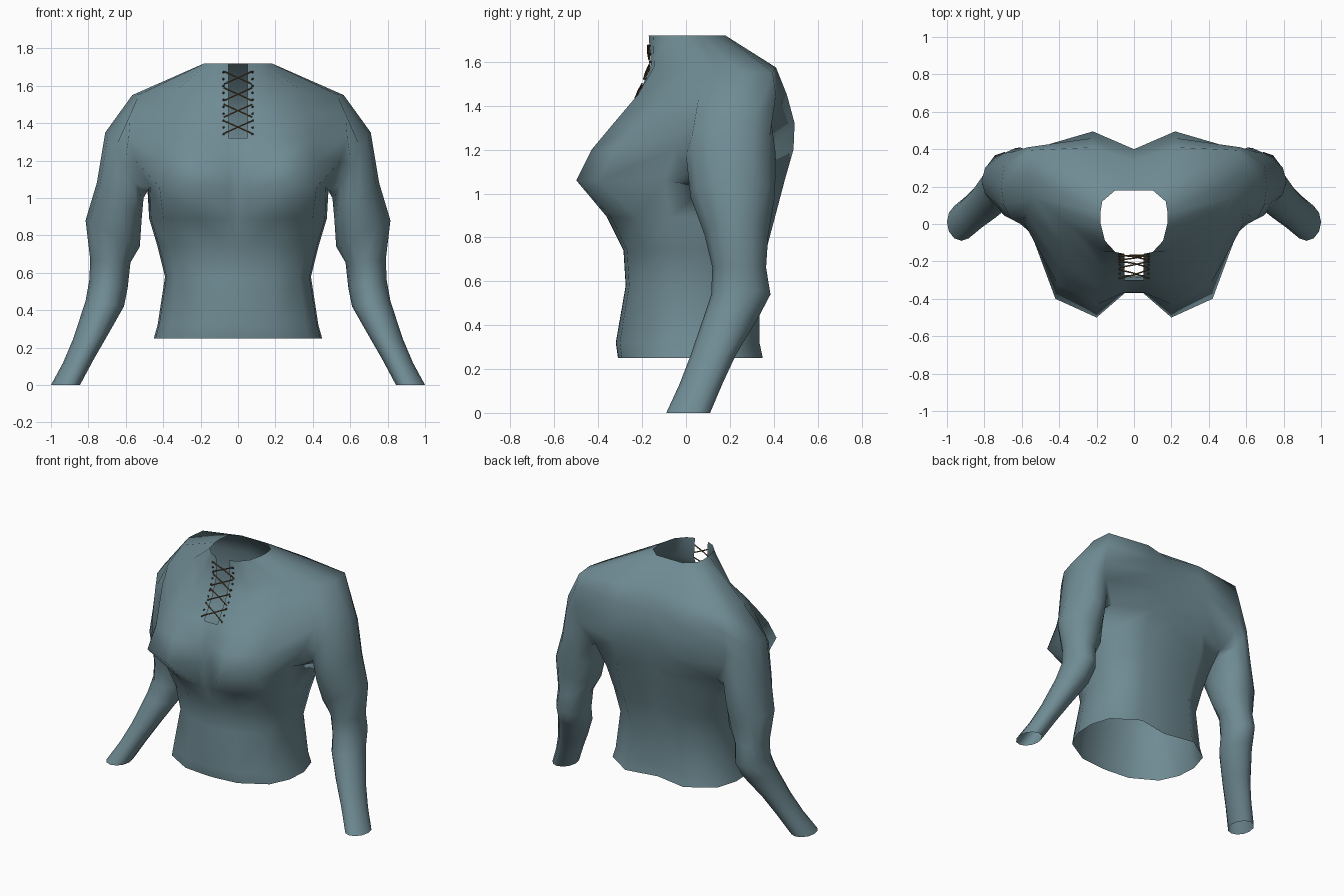
import bpy, bmesh, math
from mathutils import Vector

if "Cube" in bpy.data.objects:
    bpy.data.objects.remove(bpy.data.objects["Cube"])


def material(name, rgb):
    m = bpy.data.materials.new(name)
    m.diffuse_color = (*rgb, 1)
    m.use_nodes = True
    m.node_tree.nodes["Principled BSDF"].inputs["Base Color"].default_value = m.diffuse_color
    return m


CLOTH = material("slate teal cloth", (0.16, 0.26, 0.295))
LACE = material("brown lace", (0.15, 0.085, 0.035))
STUD = material("dark brown eyelet", (0.07, 0.045, 0.03))

# Half rings run from centre front (0), slit edge (1), bust (2, 3),
# armhole front / side / armhole back (4, 5, 6), back (7) to spine (8).
rows = []

# Waist and hem: height, half width, front y, back y
MID = 0.04
SHAPE = [(0, -1), (0.11, -0.995), (0.45, -0.95), (0.84, -0.66), (0.98, -0.28),
         (1, 0.15), (0.9, 0.62), (0.5, 1), (0, 0.87)]
for z, w, front, back in [(0.25, 0.45, -0.31, 0.35), (0.32, 0.43, -0.32, 0.335),
                          (0.58, 0.39, -0.275, 0.335), (0.74, 0.43, -0.285, 0.365),
                          (0.89, 0.475, -0.36, 0.405)]:
    rows.append([Vector((w * u, MID + (MID - front if v < 0 else back - MID) * v, z))
                 for u, v in SHAPE])
ARMPIT = len(rows)

# Chest, shoulders and collar: height, outward drop, centre front y, points 2-7, spine y
UPPER = [
    (1.06, 0.00, -0.37, [(.20, -.50), (.42, -.40), (.47, -.10), (.485, .12), (.47, .33), (.22, .45)], .385),
    (1.20, 0.00, -0.365, [(.20, -.43), (.41, -.32), (.55, -.05), (.56, .17), (.56, .38), (.22, .49)], .40),
    (1.32, 0.00, -0.30, [(.20, -.33), (.40, -.22), (.585, .00), (.60, .20), (.58, .39), (.22, .495)], .40),
    (1.45, 0.00, -0.215, [(.19, -.22), (.38, -.11), (.575, .06), (.60, .22), (.57, .41), (.22, .46)], .40),
    (1.59, 0.04, -0.16, [(.17, -.145), (.34, -.01), (.53, .14), (.565, .26), (.55, .395), (.22, .41)], .34),
    (1.72, 0.00, -0.17, [(.10, -.15), (.155, -.09), (.178, .00), (.18, .06), (.17, .12), (.10, .18)], .18),
]
for z, drop, front, pts, spine in UPPER:
    ring = [(0, front), (0.05, front)] + pts + [(0, spine)]
    rows.append([Vector((x, y, z - drop * x / 0.57)) for x, y in ring])
SHOULDER = ARMPIT + 4
SLIT = ARMPIT + 2

bm = bmesh.new()
grid = [[bm.verts.new(p) for p in row] for row in rows]

# Body panels, leaving the armhole and neck slit open
for r in range(len(grid) - 1):
    for c in range(8):
        if c == 0 and r >= SLIT:
            continue
        if c in (4, 5) and ARMPIT <= r < SHOULDER:
            continue
        bm.faces.new((grid[r][c], grid[r][c + 1], grid[r + 1][c + 1], grid[r + 1][c]))

# Sleeve starts from the armhole edge
a, s = ARMPIT, SHOULDER
hole = [(a, 4), (a, 5), (a, 6), (a + 1, 6), (a + 2, 6), (a + 3, 6),
        (s, 6), (s, 5), (s, 4), (a + 3, 4), (a + 2, 4), (a + 1, 4)]
last = [grid[r][c] for r, c in hole]

# Sleeve rings: outer x, z, inner x, z, front y, back y
SLEEVE = [
    (.710, 1.35, .505, 1.00, .00, .41),
    (.755, 1.08, .515, .89, .02, .405),
    (.815, .88, .525, .74, .085, .375),
    (.790, .67, .575, .655, .12, .365),
    (.795, .56, .590, .52, .115, .385),
    (.815, .45, .610, .42, .08, .33),
    (.880, .25, .695, .27, .02, .225),
    (.935, .12, .770, .14, -.03, .165),
    (1.00, .00, .845, .00, -.09, .11),
]
for xo, zo, xi, zi, yf, yb in SLEEVE:
    ring = []
    for k in range(12):
        t = math.radians(30 * (k - 1))
        co, si = math.cos(t) / 2, math.sin(t) / 2
        ring.append(bm.verts.new(((xo + xi) / 2 + (xi - xo) * co,
                                  (yf + yb) / 2 + (yb - yf) * si,
                                  (zo + zi) / 2 + (zi - zo) * co)))
    for k in range(12):
        j = (k + 1) % 12
        bm.faces.new((last[k], last[j], ring[j], ring[k]))
    last = ring

bmesh.ops.delete(bm, geom=[v for v in bm.verts if not v.link_faces], context='VERTS')
bmesh.ops.recalc_face_normals(bm, faces=bm.faces)
# Make the chest face outward
bm.faces.ensure_lookup_table()
if bm.faces[0].normal.y > 0:
    bmesh.ops.reverse_faces(bm, faces=bm.faces)
mesh = bpy.data.meshes.new("shirt")
bm.to_mesh(mesh)
bm.free()
mesh.materials.append(CLOTH)
mesh.shade_smooth()
shirt = bpy.data.objects.new("shirt", mesh)
bpy.context.collection.objects.link(shirt)
mirror = shirt.modifiers.new("mirror", 'MIRROR')
mirror.merge_threshold = 0.001


def slit_y(z):
    """Depth of the slit edge at a height."""
    edge = [row[1] for row in rows[SLIT:]]
    for p, q in zip(edge, edge[1:]):
        if z <= q.z:
            return p.y + (q.y - p.y) * (z - p.z) / (q.z - p.z)
    return edge[-1].y


# Crossed laces over the slit
curve = bpy.data.curves.new("neck_lace", 'CURVE')
curve.dimensions = '3D'
curve.bevel_depth = 0.004
curve.bevel_resolution = 1
curve.use_fill_caps = True
levels = [1.335 + 0.088 * k for k in range(5)]
for side in (-1, 1):
    for low, high in zip(levels, levels[1:]):
        sp = curve.splines.new('POLY')
        sp.points.add(2)
        for i, f in enumerate((0, 0.5, 1)):
            z = low + 0.01 + (high - low - 0.02) * f
            x = side * 0.075 * (2 * f - 1)
            y = slit_y(z) - 0.006 - (0.004 * side if i == 1 else 0)
            sp.points[i].co = (x, y, z, 1)
curve.materials.append(LACE)
bpy.context.collection.objects.link(bpy.data.objects.new("neck_lace", curve))

# Eyelets beside the slit
bm = bmesh.new()
for k in range(10):
    z = 1.34 + 0.037 * k
    for x in (-0.078, 0.078):
        out = bmesh.ops.create_icosphere(bm, subdivisions=1, radius=0.007)
        bmesh.ops.translate(bm, verts=out["verts"], vec=(x, slit_y(z) - 0.002, z))
mesh = bpy.data.meshes.new("neck_eyelets")
bm.to_mesh(mesh)
bm.free()
mesh.materials.append(STUD)
bpy.context.collection.objects.link(bpy.data.objects.new("neck_eyelets", mesh))
